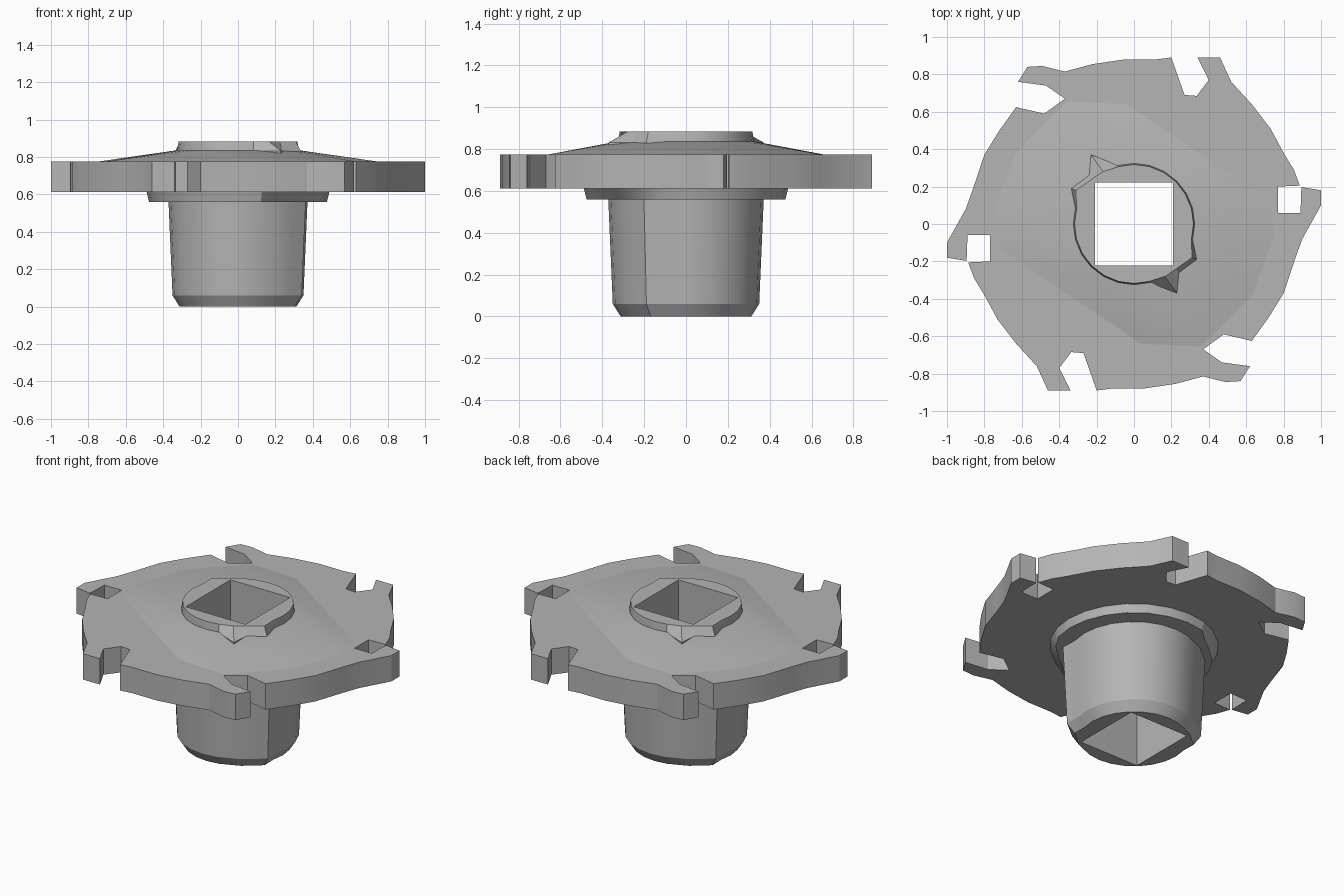
import bpy, bmesh, math

if "Cube" in bpy.data.objects:
    bpy.data.objects.remove(bpy.data.objects["Cube"], do_unlink=True)

steel = bpy.data.materials.new("grey_steel")
steel.use_nodes = True
steel.diffuse_color = (0.46, 0.46, 0.46, 1)
steel.node_tree.nodes["Principled BSDF"].inputs["Base Color"].default_value = (0.46, 0.46, 0.46, 1)

SEG = 24


def both(half):
    """Complete a half outline by a half turn."""
    return half + [(-x, -y) for x, y in half]


def circle(r, moved=None):
    """Circle whose chosen points, and their opposites, are moved."""
    pts = [(r * math.cos(math.tau * i / SEG), r * math.sin(math.tau * i / SEG)) for i in range(SEG)]
    for i, (x, y) in (moved or {}).items():
        pts[i] = (x, y)
        pts[(i + SEG // 2) % SEG] = (-x, -y)
    return pts


def make_object(name, bm):
    bmesh.ops.recalc_face_normals(bm, faces=bm.faces)
    mesh = bpy.data.meshes.new(name)
    bm.to_mesh(mesh)
    bm.free()
    mesh.materials.append(steel)
    ob = bpy.data.objects.new(name, mesh)
    bpy.context.collection.objects.link(ob)
    return ob


def loft(name, levels):
    """Closed solid through matching outlines given as (points, z)."""
    bm = bmesh.new()
    rings = [[bm.verts.new((x, y, z)) for x, y in pts] for pts, z in levels]
    for low, high in zip(rings, rings[1:]):
        for i in range(len(low)):
            j = (i + 1) % len(low)
            bm.faces.new((low[i], low[j], high[j], high[i]))
    bm.faces.new(rings[0][::-1])
    bm.faces.new(rings[-1])
    return make_object(name, bm)


def shaft_outline(r):
    """Round outline with one flat on each of two opposite corners."""
    k = r / 0.37
    return circle(r, {20: (0.235 * k, -0.30 * k), 21: (0.298 * k, -0.25 * k), 22: (0.36 * k, -0.20 * k)})


# Flange plate with bolt slots around the rim
rim = both([
    (0.90, -0.08), (1.0, 0.10), (1.0, 0.18), (0.895, 0.197),
    (0.89, 0.06), (0.77, 0.06), (0.77, 0.20), (0.887, 0.205),
    (0.855, 0.29), (0.80, 0.38), (0.73, 0.51), (0.63, 0.64), (0.52, 0.76),
    (0.46, 0.89), (0.34, 0.89), (0.40, 0.77), (0.335, 0.685), (0.27, 0.69), (0.20, 0.89),
    (0.12, 0.88), (-0.05, 0.88), (-0.22, 0.855), (-0.37, 0.815), (-0.49, 0.845),
    (-0.57, 0.84), (-0.62, 0.76), (-0.47, 0.74), (-0.37, 0.67), (-0.48, 0.59),
    (-0.63, 0.625), (-0.72, 0.50), (-0.80, 0.37), (-0.86, 0.19)])
plate = loft("flange_plate", [(rim, 0.612), (rim, 0.775)])

# Shallow dome on the plate
bm = bmesh.new()
for x, y in both([(0.72, 0.13), (0.76, -0.05), (0.64, -0.38), (0.36, -0.66), (0.04, -0.645)]):
    bm.verts.new((x, y, 0.774))
for x, y in circle(0.33):
    bm.verts.new((x, y, 0.836))
bmesh.ops.convex_hull(bm, input=bm.verts)
dome = make_object("flange_dome", bm)

# Raised boss with two pulled corners
boss = loft("top_boss", [
    (circle(0.325, {20: (0.23, -0.37), 21: (0.24, -0.26), 22: (0.335, -0.19)}), 0.80),
    (circle(0.325, {20: (0.23, -0.37), 21: (0.24, -0.26), 22: (0.335, -0.19)}), 0.832),
    (circle(0.318, {20: (0.165, -0.28), 21: (0.225, -0.24), 22: (0.31, -0.18)}), 0.883)])

# Collar under the plate
collar = loft("lower_collar", [
    (circle(0.475, {20: (0.21, -0.38), 21: (0.29, -0.32), 22: (0.40, -0.22)}), 0.56),
    (circle(0.49), 0.62)])

# Tapered shaft with chamfered foot
shaft = loft("tapered_shaft", [
    (shaft_outline(0.312), 0.0), (shaft_outline(0.35), 0.06), (shaft_outline(0.372), 0.57)])

# Square bore through everything
square = both([(0.208, -0.222), (0.208, 0.222)])
bore = loft("bore_cutter", [(square, -0.2), (square, 1.2)])
bore.hide_render = True

for ob in (plate, dome, boss, collar, shaft):
    bpy.ops.object.select_all(action="DESELECT")
    bpy.context.view_layer.objects.active = ob
    ob.select_set(True)
    cut = ob.modifiers.new("square_bore", "BOOLEAN")
    cut.operation = "DIFFERENCE"
    cut.solver = "EXACT"
    cut.object = bore
    bpy.ops.object.modifier_apply(modifier=cut.name)
    bpy.ops.object.shade_smooth_by_angle(angle=math.radians(22))
bpy.data.objects.remove(bore, do_unlink=True)
